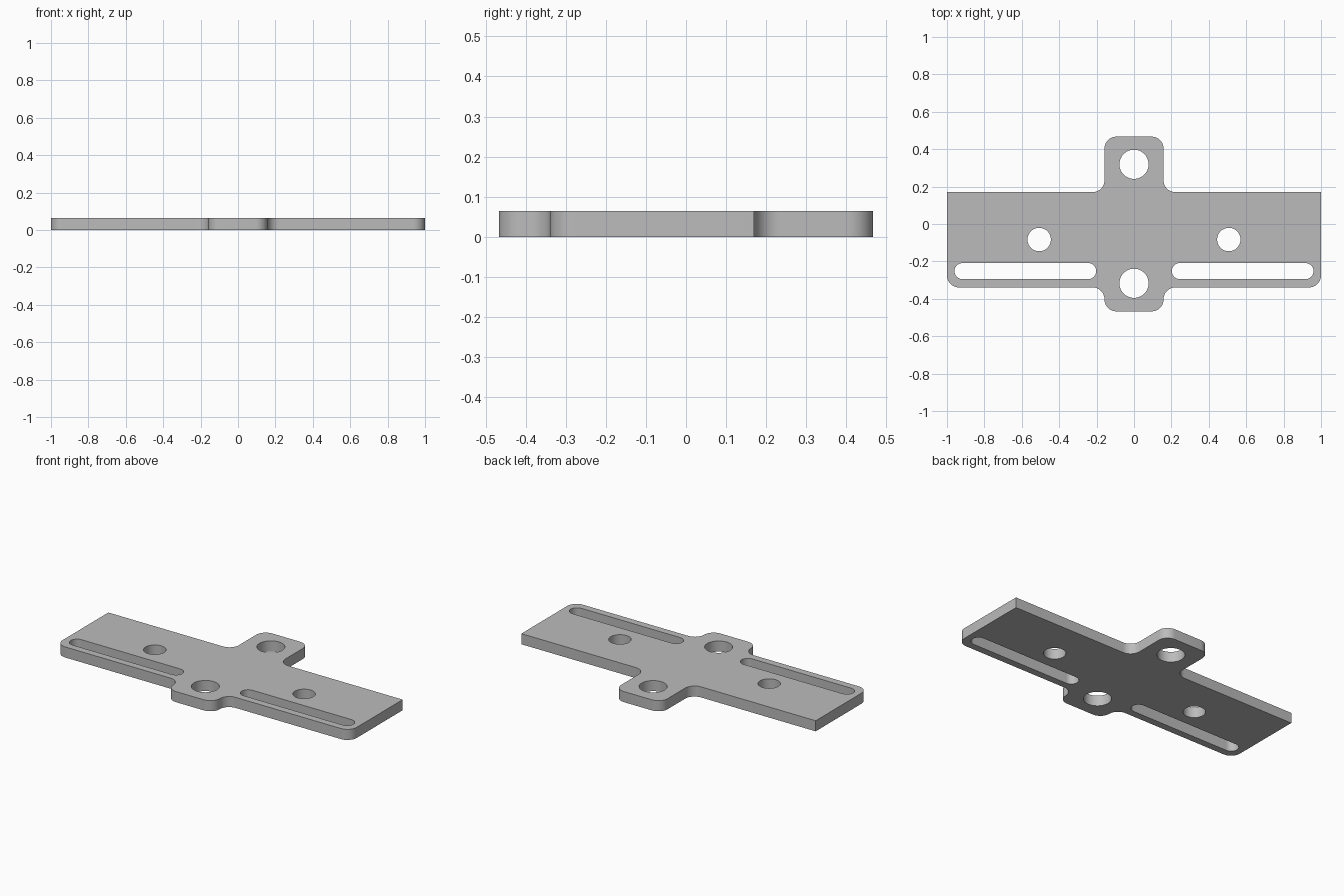
import bpy, bmesh, math
from mathutils import Vector

if "Cube" in bpy.data.objects:
    bpy.data.objects.remove(bpy.data.objects["Cube"])

THICK = 0.065
R = 0.0635                       # shared corner and fillet radius
TAB, BACK, FRONT = 0.158, 0.17, -0.339
END = 0.467


def rounded(corners, steps=10):
    """Outline from (x, y, radius) corners, each rounded by a tangent arc."""
    pts = []
    n = len(corners)
    for i, (x, y, r) in enumerate(corners):
        p = Vector((x, y))
        if r == 0:
            pts.append(p)
            continue
        a = (Vector(corners[i - 1][:2]) - p).normalized()
        b = (Vector(corners[(i + 1) % n][:2]) - p).normalized()
        centre = p + (a + b) * r          # all corners are square
        for k in range(steps + 1):
            t = math.pi / 2 * k / steps
            pts.append(centre - b * r * math.cos(t) - a * r * math.sin(t))
    return pts


def hole(x, y, r, n=48):
    return [Vector((x + r * math.cos(2 * math.pi * k / n),
                    y + r * math.sin(2 * math.pi * k / n))) for k in range(n)]


def slot(x0, x1, y, r, n=16):
    """Long slot with semicircular ends."""
    pts = []
    for cx, start in ((x1 - r, -math.pi / 2), (x0 + r, math.pi / 2)):
        for k in range(n + 1):
            t = start + math.pi * k / n
            pts.append(Vector((cx + r * math.cos(t), y + r * math.sin(t))))
    return pts


# Plate outline: right half, then its mirror
half = [(TAB, -END, R), (TAB, FRONT, R), (1, FRONT, R),
        (1, BACK, 0), (TAB, BACK, R), (TAB, END, R)]
loops = [rounded(half + [(-x, y, r) for x, y, r in reversed(half)])]

# Tab holes, wing holes and long slots
loops += [hole(0, 0.319, 0.078), hole(0, -0.317, 0.078)]
loops += [hole(s * 0.507, -0.083, 0.0625) for s in (-1, 1)]
loops += [slot(-0.96, -0.202, -0.252, 0.043), slot(0.202, 0.96, -0.252, 0.043)]

# Fill the outline around the openings, then extrude to thickness
bm = bmesh.new()
edges = []
for loop in loops:
    vs = [bm.verts.new((p.x, p.y, 0)) for p in loop]
    edges += [bm.edges.new((v, vs[i - 1])) for i, v in enumerate(vs)]
bmesh.ops.remove_doubles(bm, verts=bm.verts[:], dist=0.0005)
bmesh.ops.triangle_fill(bm, use_beauty=True, use_dissolve=False,
                        edges=bm.edges[:], normal=(0, 0, 1))
ext = bmesh.ops.extrude_face_region(bm, geom=bm.faces[:], use_keep_orig=True)
top = [g for g in ext["geom"] if isinstance(g, bmesh.types.BMVert)]
bmesh.ops.translate(bm, verts=top, vec=(0, 0, THICK))
bmesh.ops.recalc_face_normals(bm, faces=bm.faces[:])

mesh = bpy.data.meshes.new("mounting_plate")
bm.to_mesh(mesh)
bm.free()
plate = bpy.data.objects.new("mounting_plate", mesh)
bpy.context.collection.objects.link(plate)

grey = bpy.data.materials.new("plain grey")
grey.diffuse_color = (0.5, 0.5, 0.5, 1)
grey.use_nodes = True
grey.node_tree.nodes["Principled BSDF"].inputs["Base Color"].default_value = grey.diffuse_color
mesh.materials.append(grey)

bpy.context.view_layer.objects.active = plate
plate.select_set(True)
bpy.ops.object.shade_smooth_by_angle(angle=math.radians(30))
